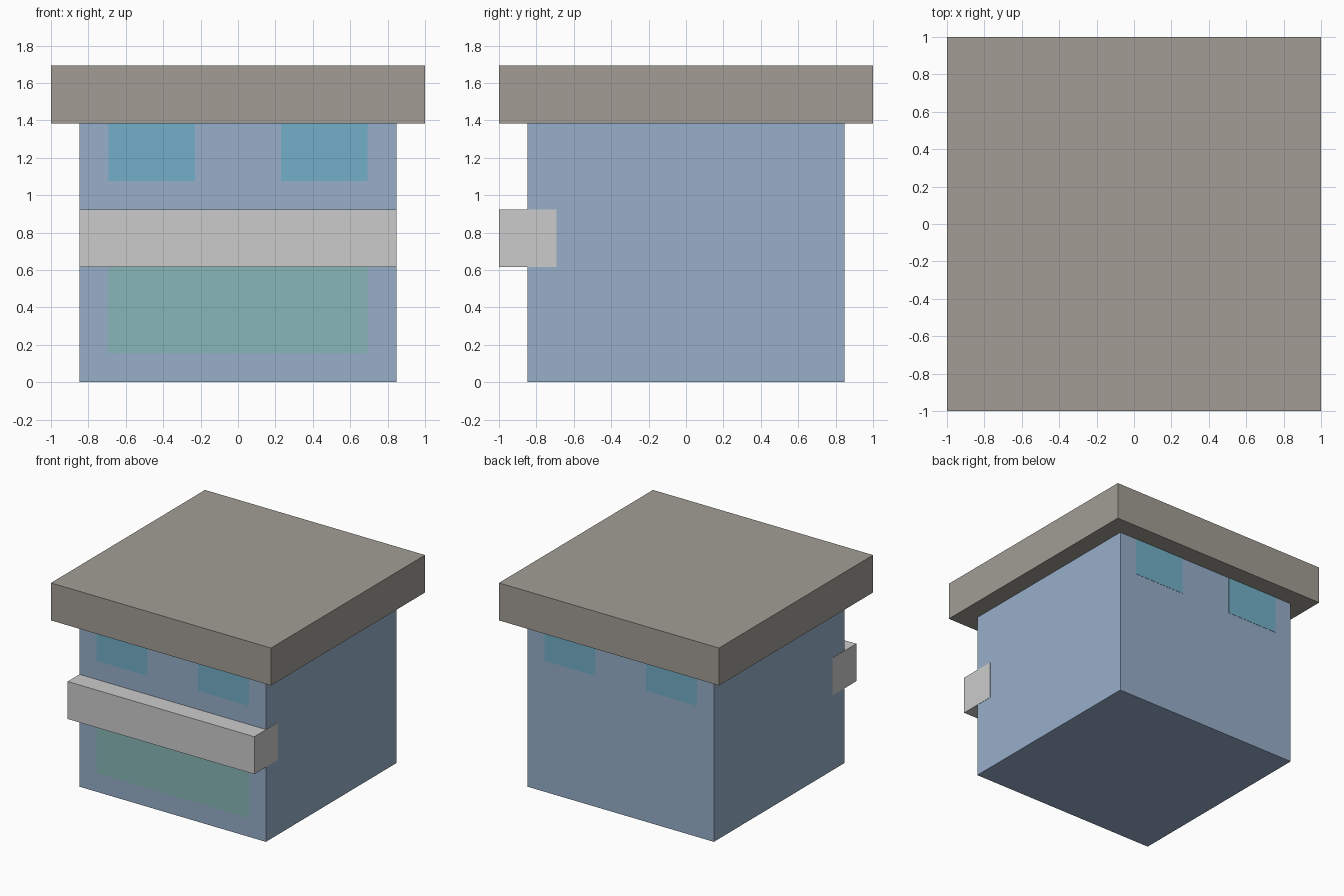
import bpy
import bmesh
from mathutils import Vector

if "Cube" in bpy.data.objects:
    bpy.data.objects.remove(bpy.data.objects["Cube"])

U = 2 / 13      # block grid unit
E = 0.002       # inlays sit just proud of the wall


def material(name, rgb):
    m = bpy.data.materials.new(name)
    m.diffuse_color = (*rgb, 1)
    m.use_nodes = True
    m.node_tree.nodes["Principled BSDF"].inputs["Base Color"].default_value = m.diffuse_color
    return m


def box(name, lo, hi, mat=None):
    lo, hi = Vector(lo), Vector(hi)
    bm = bmesh.new()
    bmesh.ops.create_cube(bm, size=1)
    bmesh.ops.scale(bm, vec=hi - lo, verts=bm.verts)
    bmesh.ops.translate(bm, vec=(lo + hi) / 2, verts=bm.verts)
    mesh = bpy.data.meshes.new(name)
    bm.to_mesh(mesh)
    bm.free()
    if mat:
        mesh.materials.append(mat)
    ob = bpy.data.objects.new(name, mesh)
    bpy.context.collection.objects.link(ob)
    return ob


blue = material("wall_blue", (0.31, 0.43, 0.59))
stone = material("roof_stone", (0.36, 0.34, 0.30))
teal = material("window_teal", (0.17, 0.43, 0.58))
green = material("panel_green", (0.25, 0.47, 0.48))

W = 5.5 * U     # half width of the walls

# Main body and overhanging slab roof
box("body", (-W, -W, 0), (W, W, 9 * U), blue)
box("roof", (-1, -1, 9 * U), (1, 1, 11 * U), stone)

# Ledge across the front, half sunk into the wall
box("front_ledge", (-W - E, -1, 4 * U), (W + E, -4.5 * U, 6 * U))

# Shop front panel under the ledge
box("front_panel", (-4.5 * U, -W - E, U), (4.5 * U, -W + U, 4 * U), green)

# Window pairs on front and back, under the roof
for side, s in (("front", -1), ("back", 1)):
    y0, y1 = sorted((s * (W - U), s * (W + E)))
    for hand, x in (("left", -3 * U), ("right", 3 * U)):
        box(f"{side}_window_{hand}", (x - 1.5 * U, y0, 7 * U),
            (x + 1.5 * U, y1, 9 * U), teal)
